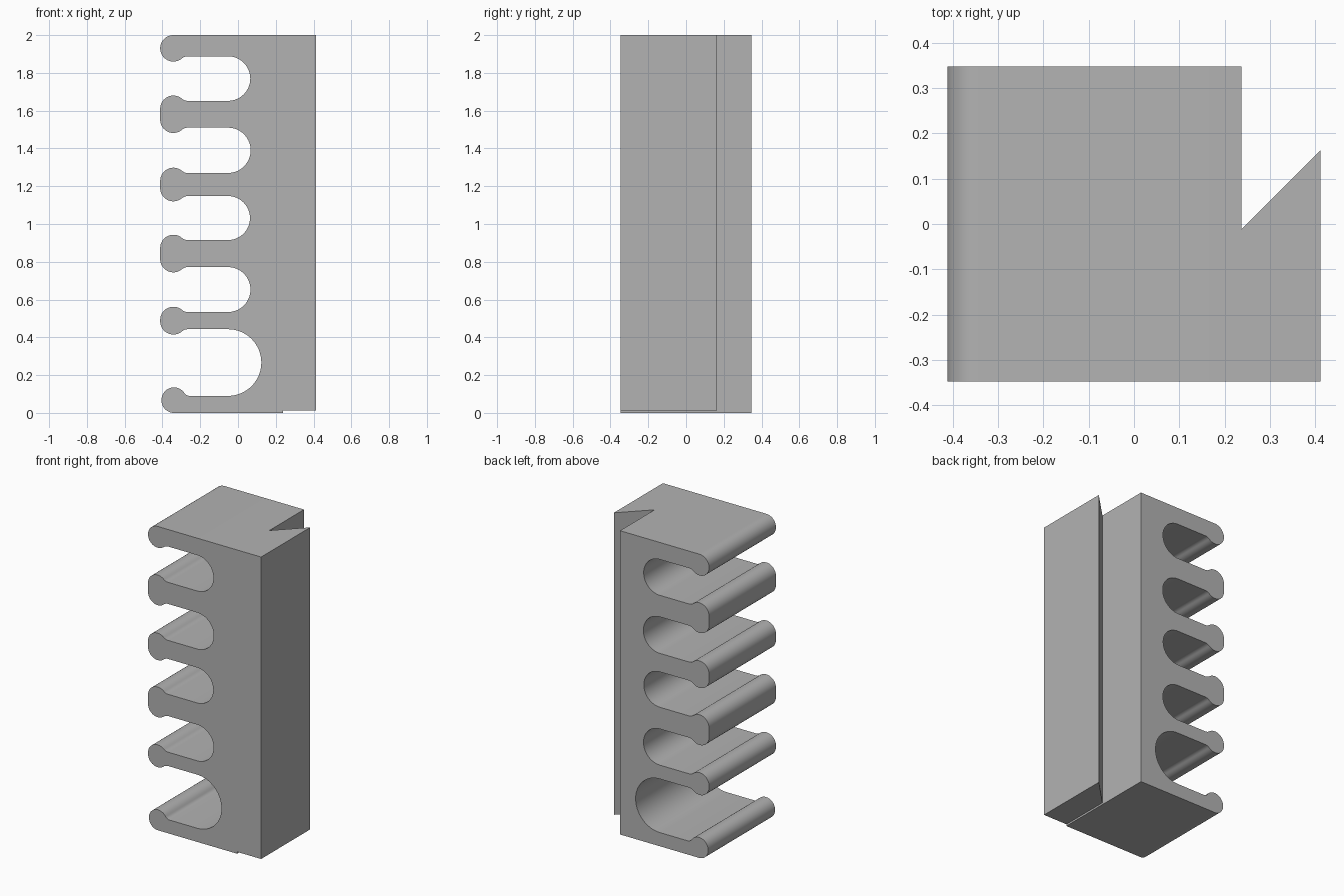
import bpy, bmesh
from math import sin, cos, pi, sqrt, acos, radians

# Remove the default object
cube = bpy.data.objects.get("Cube")
if cube:
    bpy.data.objects.remove(cube, do_unlink=True)

HALF_W, HALF_D, HEIGHT = 0.412, 0.348, 2.0
TIP_R = 0.07
TIP_X = TIP_R - HALF_W
BACK_X = 0.237       # where the body ends and the angled hook begins
NOTCH_Y = -0.012     # root of the notch beside the hook
STEP_Z = 0.012       # the hook stops just short of the base


def arc(cx, cz, r, a0, a1, n=14):
    """Points on an arc, angles in radians."""
    return [(cx + r * cos(a0 + (a1 - a0) * i / n),
             cz + r * sin(a0 + (a1 - a0) * i / n)) for i in range(n + 1)]


def lip(flat, up, bump=0.028, r=TIP_R, fillet=0.048, cx=TIP_X):
    """Rounded lip at a finger end: from the slot wall out to the left side.
    up is 1 for a finger's top side, -1 for its underside."""
    s = r + fillet
    a = acos((s - bump) / s)
    dx = sqrt(s * s - (s - bump) ** 2)
    pts = arc(cx + dx, fillet, fillet, -pi / 2, -pi / 2 - a, 6)
    pts += arc(cx, bump - r, r, pi / 2 - a, pi, 18)[1:]
    return [(x, flat + up * z) for x, z in pts]


def extrude(bm, face, vec):
    """Extrude one face and return its moved copy."""
    geom = bmesh.ops.extrude_face_region(bm, geom=[face])["geom"]
    verts = [g for g in geom if isinstance(g, bmesh.types.BMVert)]
    bmesh.ops.translate(bm, vec=vec, verts=verts)
    return next(g for g in geom if isinstance(g, bmesh.types.BMFace))


# Side outline: back edge, top finger, slots from top to bottom, bottom finger
slots = [(1.888, 1.652), (1.51, 1.27), (1.148, 0.915), (0.772, 0.534), (0.443, 0.09)]
outline = [(BACK_X, 0), (BACK_X, STEP_Z), (BACK_X, HEIGHT)]
outline += arc(TIP_X, HEIGHT - TIP_R, TIP_R, pi / 2, pi)
for top, bottom in slots:
    outline += lip(top, -1)[::-1]
    rad = (top - bottom) / 2
    outline += arc(-0.053, bottom + rad, rad, pi / 2, -pi / 2, 32)
    if bottom > 0.2:
        outline += lip(bottom, 1)
    else:
        outline += lip(bottom, 1, bump=0.045, r=0.066, fillet=0.034, cx=-0.339)
        outline += arc(-0.339, 0.066, 0.066, pi, 1.5 * pi)

# Drop coincident neighbours
clean = [p for i, p in enumerate(outline)
         if abs(p[0] - outline[i - 1][0]) + abs(p[1] - outline[i - 1][1]) > 1e-4]

# Body: the outline pushed back in two stages, split at the notch root
bm = bmesh.new()
front = bm.faces.new([bm.verts.new((x, -HALF_D, z)) for x, z in clean])
middle = extrude(bm, front, (0, NOTCH_Y + HALF_D, 0))
extrude(bm, middle, (0, HALF_D - NOTCH_Y, 0))

# Hook: the front part of the back edge drawn out, its inner side slanted
root = next(f for f in bm.faces
            if all(v.co.x > BACK_X - 0.001 for v in f.verts)
            and f.calc_center_median().y < NOTCH_Y
            and f.calc_center_median().z > 0.1)
hook = extrude(bm, root, (HALF_W - BACK_X, 0, 0))
for v in hook.verts:
    if v.co.y > NOTCH_Y - 0.001:
        v.co.y += HALF_W - BACK_X
bmesh.ops.recalc_face_normals(bm, faces=bm.faces)

mesh = bpy.data.meshes.new("slotted_rack")
bm.to_mesh(mesh)
bm.free()
rack = bpy.data.objects.new("slotted_rack", mesh)
bpy.context.collection.objects.link(rack)

# Plain grey material
grey = bpy.data.materials.new("light_grey")
grey.use_nodes = True
colour = (0.45, 0.45, 0.45, 1)
grey.diffuse_color = colour
grey.node_tree.nodes["Principled BSDF"].inputs["Base Color"].default_value = colour
mesh.materials.append(grey)

# Smooth curves, sharp corners
bpy.ops.object.select_all(action="DESELECT")
rack.select_set(True)
bpy.context.view_layer.objects.active = rack
bpy.ops.object.shade_smooth_by_angle(angle=radians(30))
